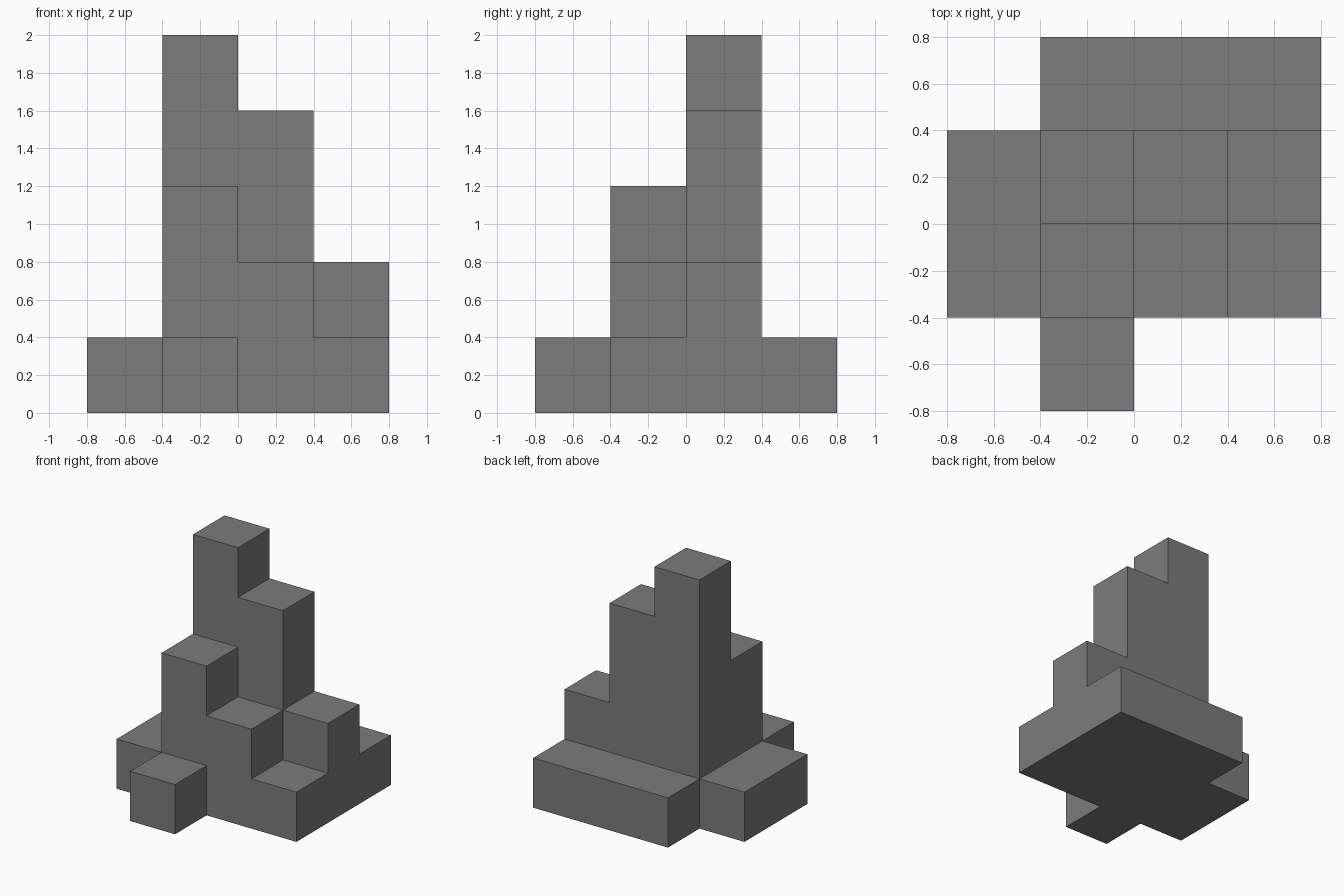
import bpy
import bmesh
from mathutils import Vector

cube = bpy.data.objects.get("Cube")
if cube:
    bpy.data.objects.remove(cube, do_unlink=True)

UNIT = 0.4

# Stack heights in blocks: rows run front to back, columns from -x to +x
HEIGHTS = [
    [0, 1, 0, 0],
    [1, 3, 2, 1],
    [1, 5, 4, 2],
    [0, 1, 1, 1],
]

# Plain grey stone
grey = bpy.data.materials.new("grey_stone")
grey.use_nodes = True
colour = (0.2, 0.2, 0.2, 1)
grey.diffuse_color = colour
grey.node_tree.nodes["Principled BSDF"].inputs["Base Color"].default_value = colour

# Every occupied block of the stepped tower
blocks = {(x, y, z)
          for y, row in enumerate(HEIGHTS)
          for x, height in enumerate(row)
          for z in range(height)}

# Only the exposed block sides, so the tower is one closed shell
bm = bmesh.new()
for block in blocks:
    centre = Vector(block) + Vector((0.5, 0.5, 0.5))
    for axis in range(3):
        for sign in (-1, 1):
            neighbour = list(block)
            neighbour[axis] += sign
            if tuple(neighbour) in blocks:
                continue
            normal, u = Vector(), Vector()
            normal[axis] = sign / 2
            u[(axis + 1) % 3] = 0.5
            v = normal.cross(u) * 2
            corners = [centre + normal + p for p in (u + v, v - u, -u - v, u - v)]
            bm.faces.new([bm.verts.new((c - Vector((2, 2, 0))) * UNIT) for c in corners])

# Weld the blocks and merge coplanar sides
bmesh.ops.remove_doubles(bm, verts=bm.verts[:], dist=0.001)
bmesh.ops.dissolve_limit(bm, angle_limit=0.01, verts=bm.verts[:], edges=bm.edges[:])
bmesh.ops.recalc_face_normals(bm, faces=bm.faces[:])

mesh = bpy.data.meshes.new("stepped_tower")
bm.to_mesh(mesh)
bm.free()
mesh.materials.append(grey)
tower = bpy.data.objects.new("stepped_tower", mesh)
bpy.context.collection.objects.link(tower)
